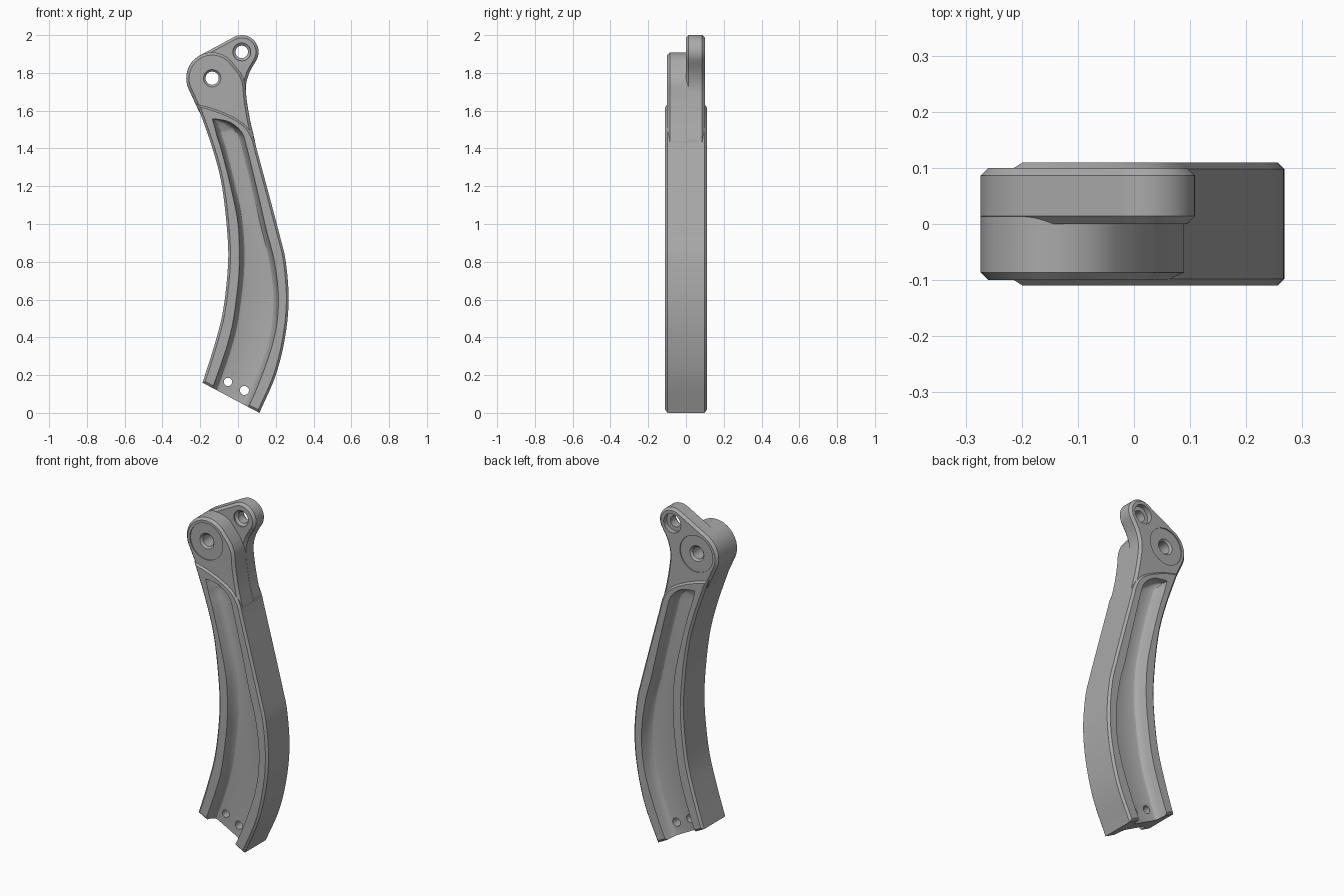
import bpy, bmesh, math
from mathutils import Vector

if "Cube" in bpy.data.objects:
    bpy.data.objects.remove(bpy.data.objects["Cube"])

grey = bpy.data.materials.new("satin_grey")
grey.diffuse_color = (0.4, 0.4, 0.4, 1)
grey.use_nodes = True
grey.node_tree.nodes["Principled BSDF"].inputs["Base Color"].default_value = grey.diffuse_color


def spline(pts, n=6):
    """Smooth curve through 2D points."""
    p = [Vector(q) for q in pts]
    p = [2 * p[0] - p[1]] + p + [2 * p[-1] - p[-2]]
    out = []
    for i in range(1, len(p) - 2):
        a, b, c, d = p[i - 1:i + 3]
        for k in range(n):
            t = k / n
            out.append(0.5 * (2 * b + (c - a) * t + (2 * a - 5 * b + 4 * c - d) * t * t
                              + (3 * b - a - 3 * c + d) * t ** 3))
    return out + [p[-2]]


def arc(cx, cz, r, a0, a1, n=24):
    return [Vector((cx + r * math.cos(math.radians(a0 + (a1 - a0) * i / n)),
                    cz + r * math.sin(math.radians(a0 + (a1 - a0) * i / n)))) for i in range(n + 1)]


def inset(loop, d):
    """Move a counter-clockwise outline inward by d."""
    out = []
    for i, p in enumerate(loop):
        u = (p - loop[i - 1]).normalized()
        v = (loop[(i + 1) % len(loop)] - p).normalized()
        n1, n2 = Vector((-u.y, u.x)), Vector((-v.y, v.x))
        out.append(p + (n1 + n2) * d / max(0.3, 1 + n1.dot(n2)))
    return out


def loft(name, loops):
    """Closed solid through equal-length 3D loops."""
    bm = bmesh.new()
    rings = [[bm.verts.new(p) for p in loop] for loop in loops]
    m = len(rings[0])
    for a, b in zip(rings, rings[1:]):
        for i in range(m):
            j = (i + 1) % m
            bm.faces.new((a[i], a[j], b[j], b[i]))
    bm.faces.new(rings[0])
    bm.faces.new(rings[-1])
    bmesh.ops.recalc_face_normals(bm, faces=bm.faces)
    me = bpy.data.meshes.new(name)
    bm.to_mesh(me)
    bm.free()
    me.materials.append(grey)
    ob = bpy.data.objects.new(name, me)
    bpy.context.collection.objects.link(ob)
    return ob


def prism(name, outline, y0, y1, c0, c1):
    """Plate from y0 to y1 with chamfers c0 and c1."""
    steps = [(y0, c0), (y0 + c0, 0), (y1 - c1, 0), (y1, c1)]
    if c1 == 0:
        steps.pop()
    return loft(name, [[(p.x, y, p.y) for p in inset(outline, d)] for y, d in steps])


def lathe(name, cx, cz, profile, n=40):
    """Turned cutter along y from (y, radius) pairs."""
    return loft(name, [[(cx + r * math.cos(2 * math.pi * i / n), y,
                         cz + r * math.sin(2 * math.pi * i / n)) for i in range(n)] for y, r in profile])


def combine(target, tool, op):
    mod = target.modifiers.new(op, 'BOOLEAN')
    mod.operation, mod.solver, mod.object = op, 'EXACT', tool
    bpy.context.view_layer.objects.active = target
    bpy.ops.object.modifier_apply(modifier=mod.name)
    bpy.data.objects.remove(tool)


# curved grip body
right = spline([(.113, 0), (.2, .2), (.25, .405), (.268, .6), (.253, .8), (.222, .935),
                (.16, 1.17), (.098, 1.40)])
arch = spline([(.098, 1.40), (.083, 1.455), (.048, 1.515), (-.02, 1.565), (-.125, 1.61), (-.217, 1.635)], 4)
left = spline([(-.217, 1.635), (-.135, 1.4), (-.085, 1.2), (-.055, .93), (-.055, .75),
               (-.083, .52), (-.135, .325), (-.188, .16)])
handle = prism("handle", right + arch[1:] + left[1:], -.11, .11, .012, .012)

# pivot head: back plate with tab, front plate without
HX, HZ, HR = -.137, 1.772, .137
TX, TZ = .02, 1.911
foot = [Vector(p) for p in [(-.211, 1.605), (-.155, 1.5), (-.1, 1.45), (.085, 1.38)]]
side = [(.09, 1.44), (.064, 1.55), (.046, 1.66)]
disc = arc(HX, HZ, HR, 118.6, 205)
back = arc(TX, TZ, .089, -25, 118.6) + disc + foot + spline(side + [(.042, 1.73), (.06, 1.80), (.1, 1.872)])[:-1]
front = arc(HX, HZ, HR, 40, 118.6)[:-1] + disc + foot + spline(side + [(.038, 1.745), (.02, 1.795)])
combine(handle, prism("tab_plate", back, 0, .1, .014, .014), 'UNION')
combine(handle, prism("front_plate", inset(front, .0007), -.1, .03, .014, 0), 'UNION')

# scooped pockets on both sides, open at the bottom
pl = spline([(-.135, 1.555), (-.123, 1.51), (-.11, 1.46), (-.085, 1.38), (-.035, 1.18), (0, 1.0),
             (.008, .8), (-.007, .62), (-.04, .42), (-.114, .19), (-.19, 0)])
pr = spline([(-.125, 1.557), (-.045, 1.54), (.02, 1.485), (.048, 1.40), (.104, 1.17), (.15, .97),
             (.193, .8), (.214, .6), (.19, .39), (.10, .13), (0, -.08)])
wall = [(0, .13), (0, .11), (.008, .078), (.016, .056), (.026, .044), (.038, .04)]
for s in (-1, 1):
    loops = []
    for a, b in zip(pl, pr):
        w = (b - a).length
        deep = min(1, .4 + w / .2)
        sec = []
        for d, y in wall:
            f = min(d / w, d * 10)
            y = y if y >= .11 else .11 - (.11 - y) * deep
            sec.append((f, y))
        sec += [(1 - f, y) for f, y in reversed(sec)]
        loops.append([(a.x + (b.x - a.x) * f, s * y, a.y + (b.y - a.y) * f) for f, y in sec])
    combine(handle, loft("pocket_cutter", loops), 'DIFFERENCE')

# pivot bore with shallow round recesses, tab bore, two pin holes
bores = [
    (HX, HZ, [(-.13, .107), (-.094, .107), (-.094, .046), (-.083, .035),
              (.083, .035), (.094, .046), (.094, .107), (.13, .107)]),
    (TX, TZ, [(-.03, .047), (.008, .047), (.018, .033), (.07, .033), (.07, .056), (.13, .056)]),
    (-.053, .164, [(-.13, .022), (.13, .022)]),
    (.034, .119, [(-.13, .024), (.13, .024)]),
]
for x, z, profile in bores:
    combine(handle, lathe("bore_cutter", x, z, profile), 'DIFFERENCE')

# smooth curves, crisp chamfers
bpy.ops.object.select_all(action='DESELECT')
handle.select_set(True)
bpy.context.view_layer.objects.active = handle
bpy.ops.object.shade_smooth_by_angle(angle=math.radians(28))
